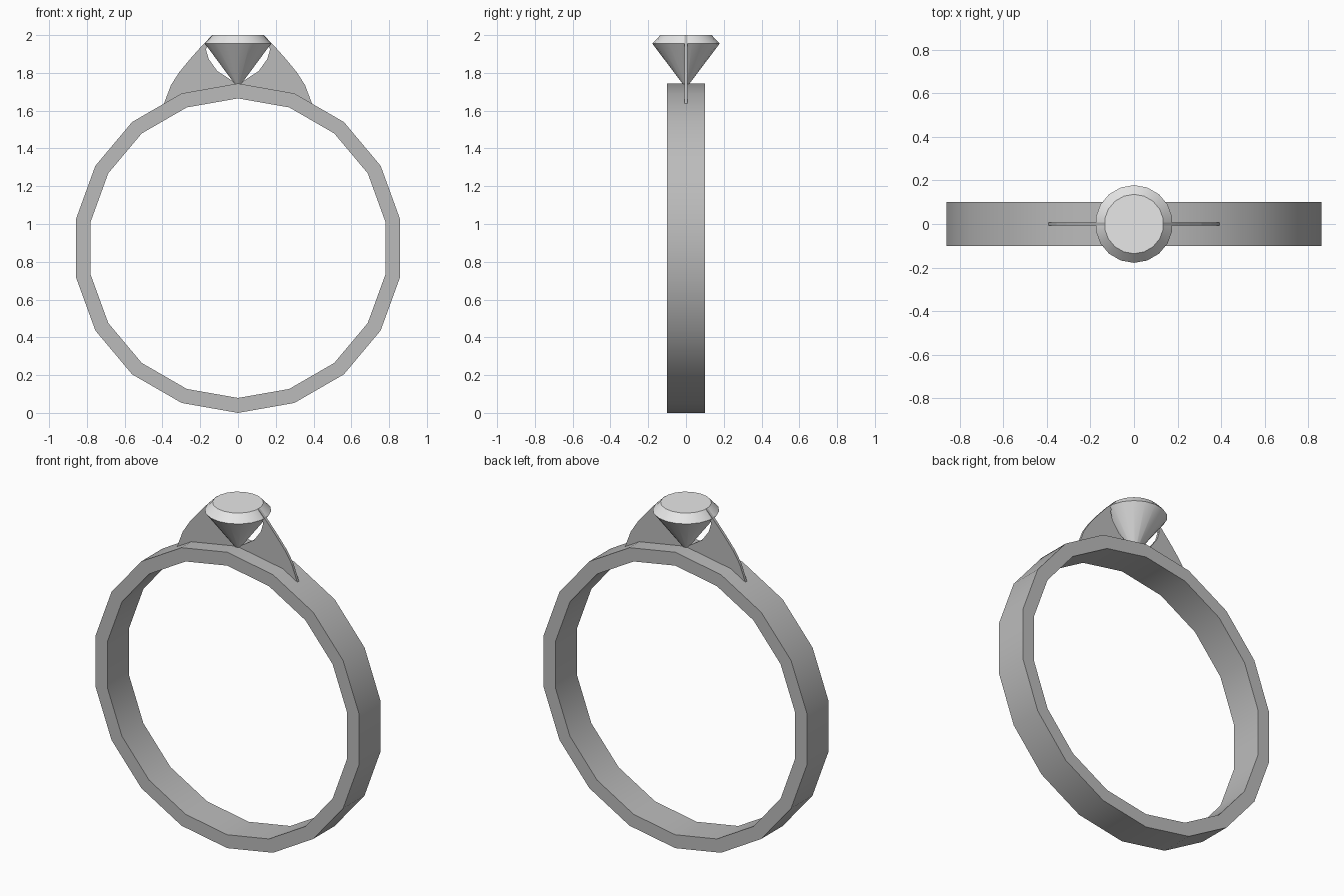
import bpy, bmesh, math

if "Cube" in bpy.data.objects:
    bpy.data.objects.remove(bpy.data.objects["Cube"])

def mat(name, v):
    m = bpy.data.materials.new(name)
    m.diffuse_color = (v, v, v, 1)
    m.use_nodes = True
    m.node_tree.nodes["Principled BSDF"].inputs["Base Color"].default_value = m.diffuse_color
    return m

METAL, STONE = mat("grey metal", 0.5), mat("pale stone", 0.8)
N = 18          # sides of band and stone
CZ = 0.872      # band centre height

def finish(name, bm, material, smooth=False):
    bmesh.ops.recalc_face_normals(bm, faces=bm.faces)
    me = bpy.data.meshes.new(name)
    bm.to_mesh(me)
    bm.free()
    ob = bpy.data.objects.new(name, me)
    bpy.context.collection.objects.link(ob)
    me.materials.append(material)
    if smooth:
        bpy.context.view_layer.objects.active = ob
        ob.select_set(True)
        bpy.ops.object.shade_smooth_by_angle(angle=math.radians(30))
        ob.select_set(False)
    return ob

# band: rectangular section swept around the y axis
bm = bmesh.new()
section = [(0.872, -0.1), (0.872, 0.1), (0.793, 0.1), (0.793, -0.1)]
rings = []
for i in range(N):
    a = 2 * math.pi * i / N
    rings.append([bm.verts.new((r * math.sin(a), y, CZ + r * math.cos(a))) for r, y in section])
for i in range(N):
    p, q = rings[i], rings[(i + 1) % N]
    for j in range(4):
        k = (j + 1) % 4
        bm.faces.new((p[j], p[k], q[k], q[j]))
finish("band", bm, METAL, True)

# cut stone: small culet, wide girdle, flat table
bm = bmesh.new()
levels = []
for r, z in [(0.018, 1.742), (0.178, 1.955), (0.136, 2.0)]:
    levels.append([bm.verts.new((r * math.sin(2 * math.pi * i / N), r * math.cos(2 * math.pi * i / N), z))
                   for i in range(N)])
for p, q in zip(levels, levels[1:]):
    for i in range(N):
        k = (i + 1) % N
        bm.faces.new((p[i], p[k], q[k], q[i]))
bm.faces.new(levels[0])
bm.faces.new(levels[-1])
finish("cut_stone", bm, STONE, True)

# setting: thin curved fins on both sides, standing on the band
outer = [(0.393, 1.635), (0.355, 1.735), (0.31, 1.805), (0.254, 1.873), (0.19, 1.945), (0.136, 2.0)]
inner = [(0.15, 1.965), (0.17, 1.925), (0.155, 1.873), (0.11, 1.81), (0.03, 1.758), (0, 1.744)]
foot = [(0, 1.73), (0.295, 1.68)]
for side, s in (("left", -1), ("right", 1)):
    bm = bmesh.new()
    f = bm.faces.new([bm.verts.new((s * x, -0.008, z)) for x, z in outer + inner + foot])
    ext = bmesh.ops.extrude_face_region(bm, geom=[f])
    for v in ext["geom"]:
        if isinstance(v, bmesh.types.BMVert):
            v.co.y = 0.008
    finish(side + "_setting_fin", bm, METAL)
